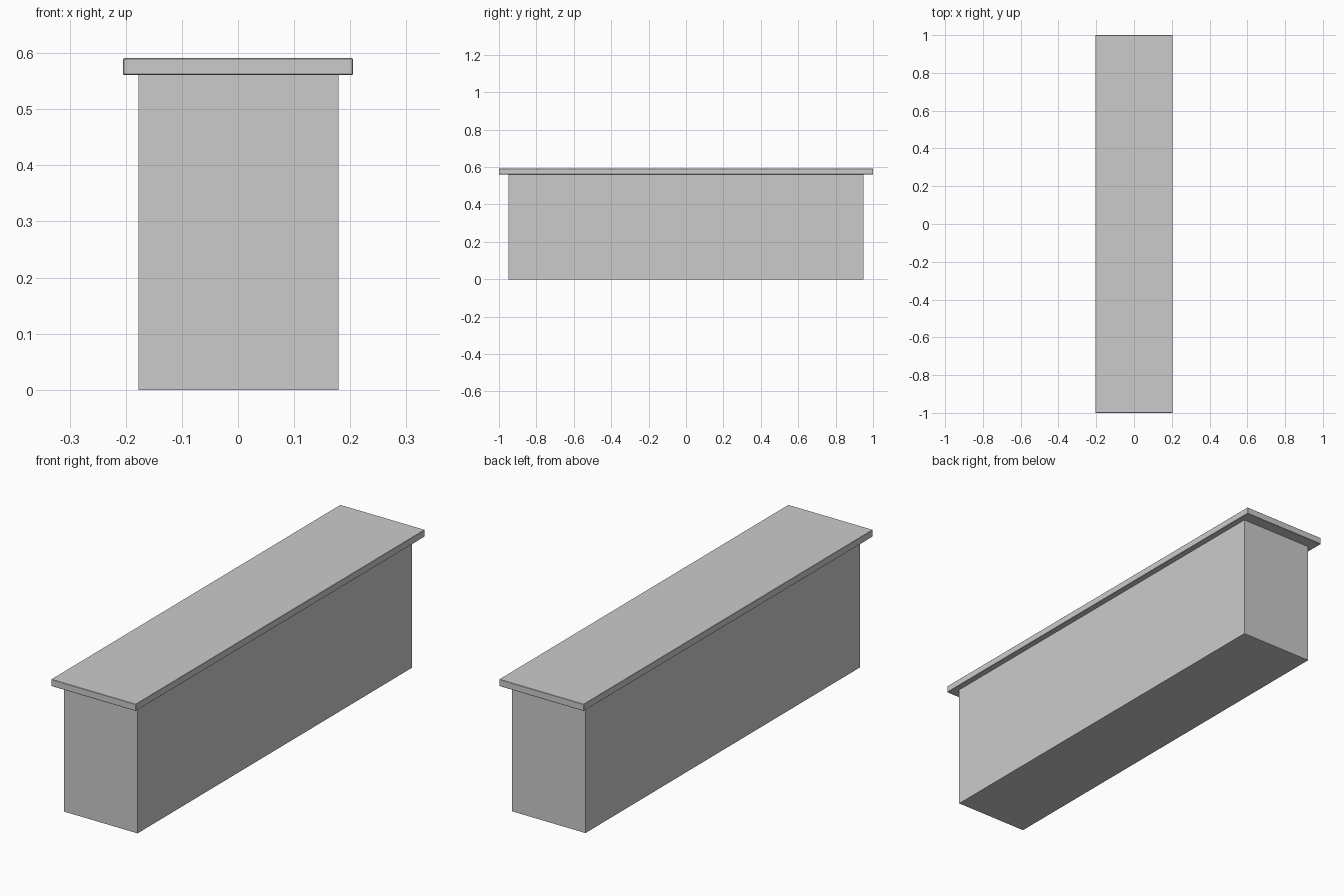
import bpy

if "Cube" in bpy.data.objects:
    bpy.data.objects.remove(bpy.data.objects["Cube"])


def box(name, lo, hi, bevel=0.0):
    """Axis-aligned box between two corners, with an optional tiny edge bevel."""
    centre = [(a + b) / 2 for a, b in zip(lo, hi)]
    bpy.ops.mesh.primitive_cube_add(size=1, location=centre)
    obj = bpy.context.object
    obj.name = name
    obj.scale = [b - a for a, b in zip(lo, hi)]
    bpy.ops.object.transform_apply(location=False, rotation=False, scale=True)
    if bevel:
        mod = obj.modifiers.new("edge_bevel", "BEVEL")
        mod.width = bevel
        mod.segments = 1
    return obj


# Solid counter body
box("counter_body", (-0.177, -0.95, 0.0), (0.179, 0.948, 0.562))

# Overhanging top slab with slightly broken edges
box("counter_top", (-0.205, -1.0, 0.561), (0.205, 1.0, 0.591), bevel=0.0015)
